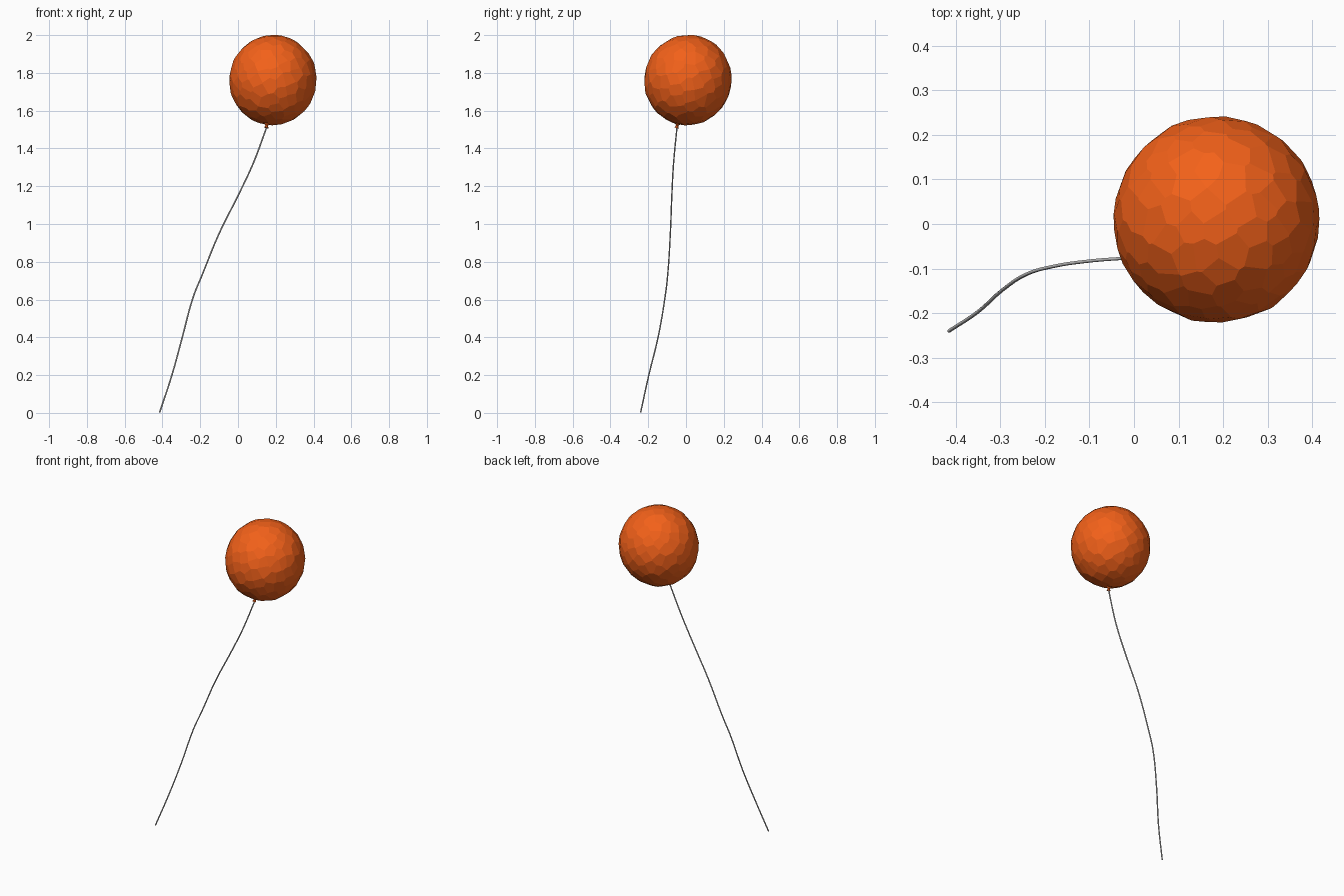
import bpy, bmesh, math, random
from mathutils import Vector, Matrix

if "Cube" in bpy.data.objects:
    bpy.data.objects.remove(bpy.data.objects["Cube"])

random.seed(4)

orange = bpy.data.materials.new("orange_rubber")
orange.diffuse_color = (0.9, 0.12, 0.01, 1)
orange.use_nodes = True
orange.node_tree.nodes["Principled BSDF"].inputs["Base Color"].default_value = orange.diffuse_color

CENTRE = Vector((0.185, 0.01, 1.762))
AXIS = Vector((0.035, 0.06, 0.255)).normalized()
TILT = AXIS.to_track_quat('Z', 'Y').to_matrix().to_4x4()


def add_mesh(name, bm, mat=None):
    bmesh.ops.recalc_face_normals(bm, faces=bm.faces)
    mesh = bpy.data.meshes.new(name)
    bm.to_mesh(mesh)
    bm.free()
    ob = bpy.data.objects.new(name, mesh)
    bpy.context.collection.objects.link(ob)
    if mat:
        mesh.materials.append(mat)
    return ob


# Balloon: a block cut by many tangent planes into irregular flat facets
bm = bmesh.new()
bmesh.ops.create_cube(bm, size=2.4)
COUNT = 200
for i in range(COUNT):
    z = 1 - 2 * (i + 0.5) / COUNT
    a = i * math.pi * (3 - math.sqrt(5))
    r = math.sqrt(1 - z * z)
    n = Vector((r * math.cos(a), r * math.sin(a), z))
    n = (n + Vector([random.uniform(-0.07, 0.07) for _ in range(3)])).normalized()
    cut = bmesh.ops.bisect_plane(bm, geom=bm.verts[:] + bm.edges[:] + bm.faces[:],
                                 plane_co=n * 0.988, plane_no=n, clear_outer=True)
    edges = [e for e in cut["geom_cut"] if isinstance(e, bmesh.types.BMEdge)]
    if len(edges) > 2:
        bmesh.ops.contextual_create(bm, geom=edges)
bm.transform(Matrix.Translation(CENTRE) @ TILT @ Matrix.Diagonal((0.231, 0.231, 0.24, 1)))
add_mesh("balloon", bm, orange)

# Knot: little flared neck under the balloon
bm = bmesh.new()
bmesh.ops.create_cone(bm, cap_ends=True, segments=8, radius1=0.012, radius2=0.006, depth=0.014)
bm.transform(Matrix.Translation(CENTRE - AXIS * 0.255) @ TILT)
add_mesh("knot_flare", bm, orange)
bm = bmesh.new()
bmesh.ops.create_cone(bm, cap_ends=True, segments=8, radius1=0.006, radius2=0.03, depth=0.022)
bm.transform(Matrix.Translation(CENTRE - AXIS * 0.238) @ TILT)
add_mesh("knot_neck", bm, orange)

# String: thin wavy tube from the ground to the knot
path = [(-0.415, -0.24, 0.003), (-0.35, -0.197, 0.2), (-0.295, -0.148, 0.4),
        (-0.235, -0.11, 0.62), (-0.19, -0.097, 0.73), (-0.1, -0.083, 0.95),
        (0, -0.075, 1.15), (0.08, -0.066, 1.32), (0.151, -0.048, 1.51)]
curve = bpy.data.curves.new("string", 'CURVE')
curve.dimensions = '3D'
curve.bevel_depth = 0.004
curve.bevel_resolution = 1
curve.use_fill_caps = True
curve.resolution_u = 4
spline = curve.splines.new('BEZIER')
spline.bezier_points.add(len(path) - 1)
for p, co in zip(spline.bezier_points, path):
    p.co = co
    p.handle_left_type = p.handle_right_type = 'AUTO'
string = bpy.data.objects.new("string", curve)
bpy.context.collection.objects.link(string)
